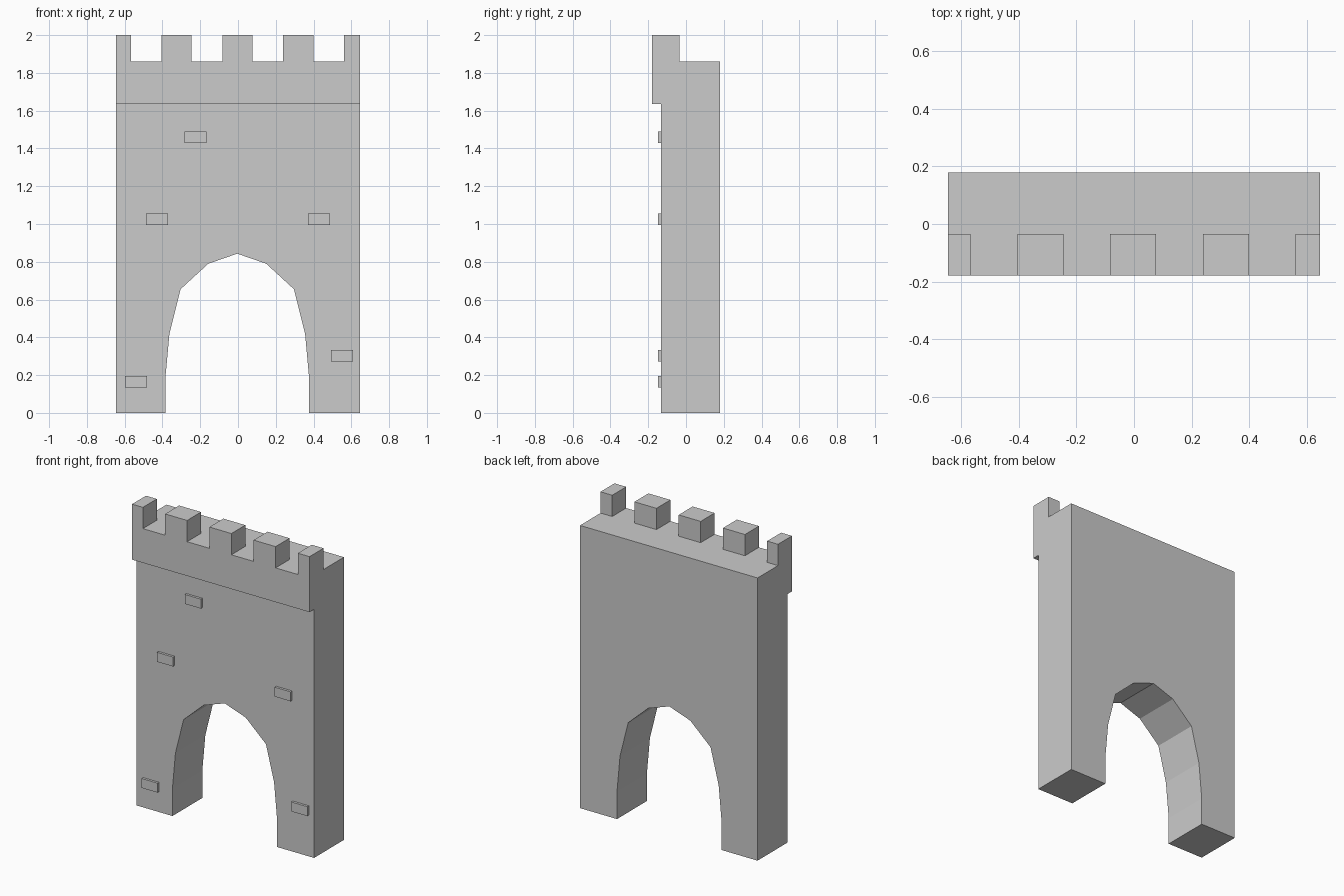
import bpy, bmesh
from mathutils import Vector

if "Cube" in bpy.data.objects:
    bpy.data.objects.remove(bpy.data.objects["Cube"])


def prism(name, points, to_3d, depth):
    """Solid made by extruding a closed 2D profile along a vector."""
    bm = bmesh.new()
    face = bm.faces.new([bm.verts.new(to_3d(a, b)) for a, b in points])
    ext = bmesh.ops.extrude_face_region(bm, geom=[face])
    moved = [v for v in ext["geom"] if isinstance(v, bmesh.types.BMVert)]
    bmesh.ops.translate(bm, verts=moved, vec=Vector(depth))
    bmesh.ops.recalc_face_normals(bm, faces=bm.faces)
    mesh = bpy.data.meshes.new(name)
    bm.to_mesh(mesh)
    bm.free()
    obj = bpy.data.objects.new(name, mesh)
    bpy.context.collection.objects.link(obj)
    return obj


def rect(x0, x1, z0, z1):
    return [(x0, z0), (x1, z0), (x1, z1), (x0, z1)]


def cut(target, cutter):
    mod = target.modifiers.new("cut", 'BOOLEAN')
    mod.operation = 'DIFFERENCE'
    mod.solver = 'EXACT'
    mod.object = cutter
    cutter.hide_render = True
    bpy.context.view_layer.objects.active = target
    bpy.ops.object.modifier_apply(modifier=mod.name)
    bpy.data.objects.remove(cutter)


HALF, Y = 0.646, 0.179
FRONT, LEDGE, BAND, MERLON_BACK = -0.132, 1.86, 1.635, -0.034

# Gate wall: side profile with overhanging parapet, swept across the width
side = [(FRONT, 0), (Y, 0), (Y, LEDGE), (MERLON_BACK, LEDGE),
        (MERLON_BACK, 2), (-Y, 2), (-Y, BAND), (FRONT, BAND)]
wall = prism("gate_wall", side, lambda y, z: (-HALF, y, z), (2 * HALF, 0, 0))

# Arched gateway with a faceted crown
half_arch = [(0.381, -0.1), (0.381, 0.18), (0.359, 0.42), (0.300, 0.655), (0.153, 0.79)]
arch = half_arch + [(0, 0.843)] + [(-x, z) for x, z in reversed(half_arch)]
cut(wall, prism("arch_cutter", arch, lambda x, z: (x - 0.004, -0.5, z), (0, 1, 0)))

# Gaps between the battlements
for i in range(4):
    c = -0.003 + (i - 1.5) * 0.322
    cut(wall, prism("gap_cutter", rect(c - 0.081, c + 0.081, LEDGE, 2.1),
                    lambda x, z: (x, -0.3, z), (0, 0.3, 0)))

# Raised bricks on the front
for i, (x, z) in enumerate([(-0.225, 1.46), (-0.428, 1.025), (0.429, 1.025),
                            (0.55, 0.302), (-0.54, 0.165)]):
    prism(f"brick_{i + 1}", rect(x - 0.058, x + 0.058, z - 0.031, z + 0.031),
          lambda a, b: (a, -0.148, b), (0, 0.017, 0))
